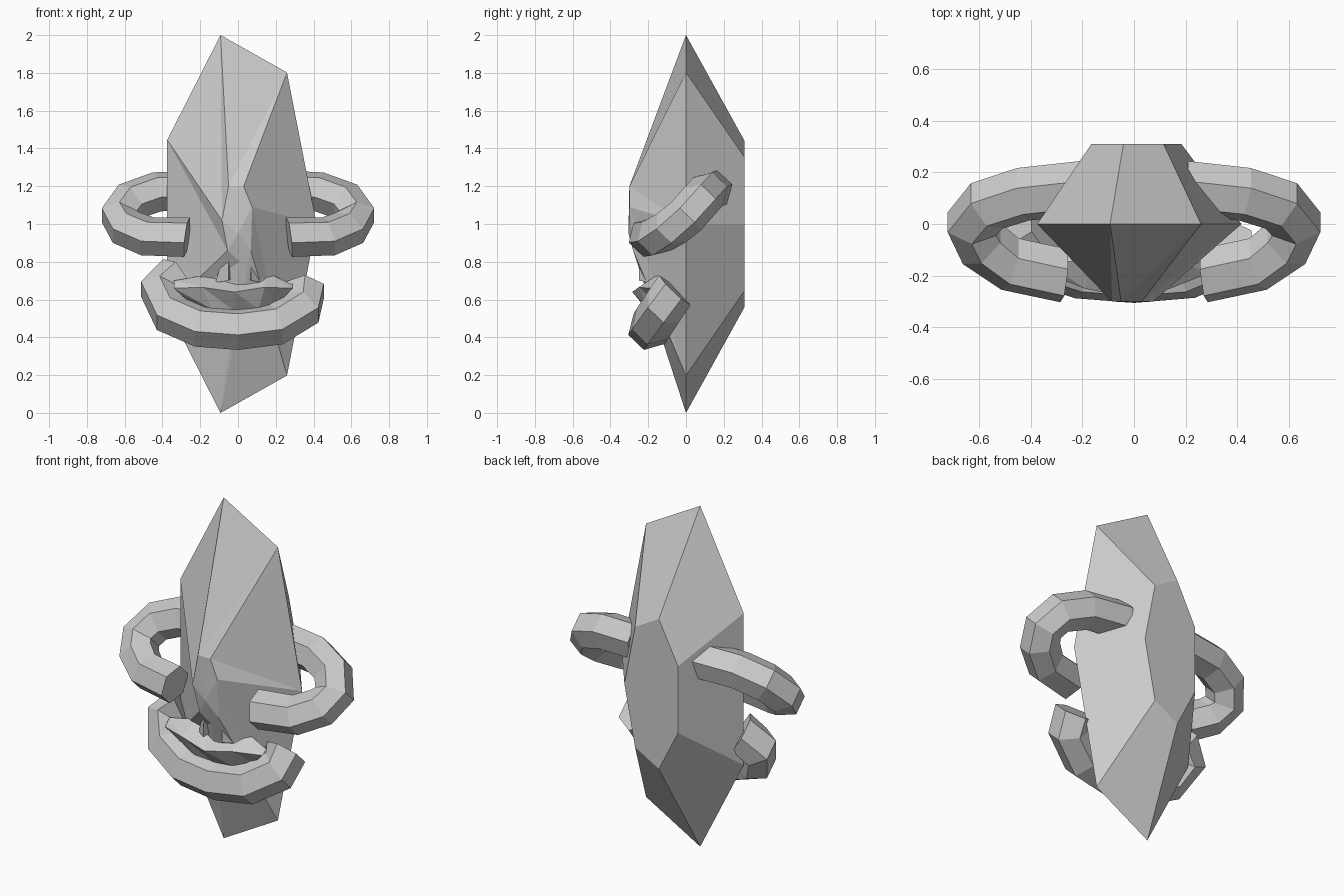
import bpy, bmesh
from math import cos, sin, pi, tau
from mathutils import Vector

cube = bpy.data.objects.get("Cube")
if cube:
    bpy.data.objects.remove(cube, do_unlink=True)

grey = bpy.data.materials.new("stone_grey")
grey.use_nodes = True
colour = (0.6, 0.6, 0.6, 1)
grey.diffuse_color = colour
grey.node_tree.nodes["Principled BSDF"].inputs["Base Color"].default_value = colour


def finish(name, bm):
    bmesh.ops.recalc_face_normals(bm, faces=bm.faces)
    mesh = bpy.data.meshes.new(name)
    bm.to_mesh(mesh)
    bm.free()
    mesh.materials.append(grey)
    obj = bpy.data.objects.new(name, mesh)
    bpy.context.collection.objects.link(obj)
    return obj


def bridge(bm, a, b, split=False):
    """Join two closed rings with quads or with triangles."""
    for i in range(len(a)):
        j = (i + 1) % len(a)
        if split:
            bm.faces.new((a[i], a[j], b[j]))
            bm.faces.new((a[i], b[j], b[i]))
        else:
            bm.faces.new((a[i], a[j], b[j], b[i]))


def tube(name, path, radius, sides=6):
    """Faceted tube along a path lying in a tilted plane."""
    points = [Vector(p) for p in path]
    normal = Vector((0, -0.72, 0.69)).normalized()
    bm = bmesh.new()
    rings = []
    for i, p in enumerate(points):
        tangent = points[min(i + 1, len(points) - 1)] - points[max(i - 1, 0)]
        side = tangent.cross(normal).normalized()
        rings.append([bm.verts.new(p + radius * (normal * cos(tau * k / sides)
                      + side * sin(tau * k / sides))) for k in range(sides)])
    for a, b in zip(rings, rings[1:]):
        bridge(bm, a, b)
    bm.faces.new(rings[0])
    bm.faces.new(rings[-1])
    return finish(name, bm)


# Seven-sided crystal body: flat back, wide rim, nose at the front
bm = bmesh.new()


def heptagon(scale, y):
    return [bm.verts.new((0.416 * scale * cos(tau * k / 7), y,
                          1 + 1.026 * scale * sin(tau * k / 7))) for k in range(7)]


rim = heptagon(1, 0)
back = heptagon(0.44, 0.31)
nose = [bm.verts.new(p) for p in (
    (0.075, -0.3, 1.09), (0.03, -0.3, 1.2), (-0.05, -0.3, 1.2), (-0.085, -0.3, 1.02),
    (-0.055, -0.28, 0.86), (0.01, -0.26, 0.8), (0.068, -0.28, 0.86))]
bridge(bm, rim, back)
bm.faces.new(back)
bridge(bm, rim, nose, split=True)
tip = bm.verts.new((0, -0.305, 0.95))
for i in range(7):
    bm.faces.new((nose[i], nose[(i + 1) % 7], tip))
finish("crystal_body", bm)

# Nostril flares beside the nose
for name, s in (("left_nostril", 1), ("right_nostril", -1)):
    bm = bmesh.new()
    top, outer, front, inner = [bm.verts.new((0.01 + s * x, y, z)) for x, y, z in (
        (0.06, -0.24, 0.92), (0.13, -0.19, 0.69), (0.06, -0.25, 0.7), (0.03, -0.12, 0.72))]
    for f in ((top, outer, front), (top, front, inner), (top, inner, outer), (outer, inner, front)):
        bm.faces.new(f)
    finish(name, bm)

# Ear hooks curling from the back to the front
hook = ((0.27, -0.2, 0.93), (0.48, -0.155, 0.935), (0.59, -0.075, 0.98), (0.628, 0.0, 1.04),
        (0.57, 0.07, 1.12), (0.43, 0.115, 1.17), (0.2, 0.14, 1.18))
for name, s in (("left_ear_hook", 1), ("right_ear_hook", -1)):
    tube(name, [(s * x, y, z) for x, y, z in hook], 0.108)

# Lower lip: a wide U-shaped tube
tube("lower_lip", ((-0.33, -0.04, 0.72), (-0.415, -0.07, 0.645), (-0.36, -0.13, 0.53),
                   (-0.2, -0.18, 0.46), (0, -0.195, 0.445), (0.2, -0.18, 0.47),
                   (0.345, -0.12, 0.56), (0.355, -0.06, 0.65)), 0.115)

# Upper lip: angular ledge above the lower lip
bm = bmesh.new()
columns = (((-0.34, -0.15, 0.7), (-0.34, -0.19, 0.66), (-0.24, -0.14, 0.57)),
           ((-0.17, -0.14, 0.73), (-0.19, -0.25, 0.665), (-0.14, -0.2, 0.55)),
           ((-0.02, -0.2, 0.69), (-0.02, -0.285, 0.64), (-0.02, -0.2, 0.54)),
           ((0.16, -0.14, 0.74), (0.14, -0.25, 0.665), (0.11, -0.2, 0.55)),
           ((0.29, -0.15, 0.68), (0.29, -0.19, 0.66), (0.2, -0.14, 0.57)))
rows = []
for column in columns:
    ring = [bm.verts.new(p) for p in column]
    ring.append(bm.verts.new((column[1][0] * 0.6, 0, 0.63)))
    rows.append(ring)
for a, b in zip(rows, rows[1:]):
    bridge(bm, a, b, split=True)
bm.faces.new(rows[0])
bm.faces.new(rows[-1])
finish("upper_lip", bm)
